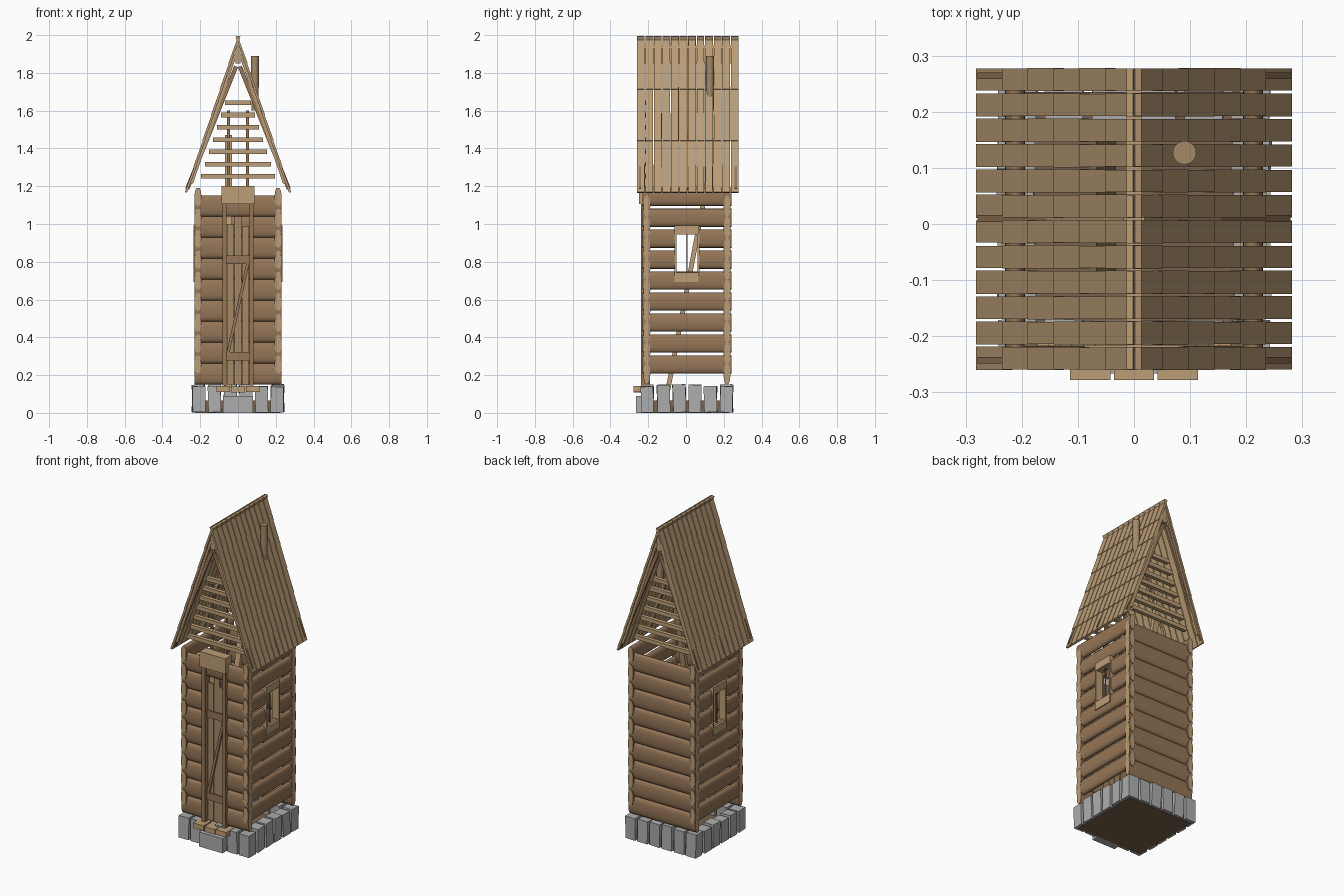
import bpy, bmesh, math, random
from mathutils import Vector, Matrix

random.seed(4)
cube = bpy.data.objects.get("Cube")
if cube:
    bpy.data.objects.remove(cube, do_unlink=True)


def material(name, rgb):
    m = bpy.data.materials.new(name)
    m.use_nodes = True
    m.diffuse_color = (*rgb, 1)
    m.node_tree.nodes["Principled BSDF"].inputs["Base Color"].default_value = (*rgb, 1)
    return m


LOG = material("log_brown", (0.30, 0.18, 0.095))
LIGHT = material("light_wood", (0.50, 0.34, 0.18))
DOOR = material("door_wood", (0.38, 0.25, 0.135))
DARK = material("dark_wood", (0.19, 0.12, 0.07))
STONE = material("grey_stone", (0.42, 0.42, 0.42))
CY = 0.005  # depth of the house centre


def finish(name, bm, mats, matrix):
    bm.normal_update()
    mesh = bpy.data.meshes.new(name)
    bm.to_mesh(mesh)
    bm.free()
    for m in mats:
        mesh.materials.append(m)
    ob = bpy.data.objects.new(name, mesh)
    ob.matrix_world = matrix
    bpy.context.collection.objects.link(ob)
    return ob


def box(name, x, y, z, mat, wobble=0.0):
    """Box between (min, max) pairs, optionally turned a little."""
    size = [b - a for a, b in (x, y, z)]
    centre = Vector([(a + b) / 2 for a, b in (x, y, z)])
    bm = bmesh.new()
    bmesh.ops.create_cube(bm, size=1)
    bmesh.ops.scale(bm, vec=size, verts=bm.verts)
    turn = Matrix.Identity(4)
    for axis in "XYZ":
        turn = turn @ Matrix.Rotation(random.uniform(-wobble, wobble), 4, axis)
    return finish(name, bm, [mat], Matrix.Translation(centre) @ turn)


def bar(name, p, q, width, depth, mat):
    """Sloping board running from p to q."""
    p, q = Vector(p), Vector(q)
    bm = bmesh.new()
    bmesh.ops.create_cube(bm, size=1)
    bmesh.ops.scale(bm, vec=((q - p).length, width, depth), verts=bm.verts)
    rot = (q - p).to_track_quat('X', 'Z').to_matrix().to_4x4()
    return finish(name, bm, [mat], Matrix.Translation((p + q) / 2) @ rot)


def log(name, axis, start, end, across, z, half_height):
    """Flattened log with pale cut ends."""
    bm = bmesh.new()
    bmesh.ops.create_cone(bm, cap_ends=True, segments=16, radius1=1, radius2=1, depth=1)
    bmesh.ops.rotate(bm, verts=bm.verts, matrix=Matrix.Rotation(math.pi / 2, 3, 'Y'))
    for v in bm.verts:
        # squarer than an ellipse
        v.co.y = math.copysign(abs(v.co.y) ** 0.8, v.co.y) * 0.018
        v.co.z = math.copysign(abs(v.co.z) ** 0.8, v.co.z) * half_height
        v.co.x *= end - start
    bm.normal_update()
    for f in bm.faces:
        f.material_index = 1 if abs(f.normal.x) > 0.9 else 0
        f.smooth = f.material_index == 0
    for e in bm.edges:
        e.smooth = all(f.smooth for f in e.link_faces)
    mid = (start + end) / 2
    if axis == 'x':
        m = Matrix.Translation((mid, across, z))
    else:
        m = Matrix.Translation((across, mid, z)) @ Matrix.Rotation(math.pi / 2, 4, 'Z')
    finish(name, bm, [LOG, LIGHT], m)


# Stone footing and ground floor
box("ground_floor", (-0.225, 0.225), (CY - 0.225, CY + 0.225), (0, 0.065), DARK)
for i in range(6):
    a = -0.207 + i * 0.083
    for s in (-1, 1):
        h = random.uniform(0.135, 0.152)
        box("footing_stone", (a - 0.034, a + 0.034), (CY + s * 0.21 - 0.033, CY + s * 0.21 + 0.033),
            (0.003, h), STONE, 0.04)
        if 0 < i < 5:
            box("footing_stone", (s * 0.21 - 0.033, s * 0.21 + 0.033), (CY + a - 0.034, CY + a + 0.034),
                (0.003, h), STONE, 0.04)

# Door steps
box("step_stone", (-0.08, 0.08), (-0.266, -0.2), (0, 0.09), STONE)
for x in (-0.078, 0, 0.078):
    box("step_plank", (x - 0.036, x + 0.036), (-0.278, -0.19),
        (0.108 + abs(x) * 0.03, 0.14 + abs(x) * 0.03), LIGHT)

# Log walls, front and back, with a doorway in front
PITCH = 0.111
for i in range(9):
    z = 0.207 + i * PITCH
    log("back_log", 'x', -0.23, 0.23, CY + 0.212, z, 0.056)
    if i == 8:
        log("front_top_log", 'x', -0.23, 0.23, CY - 0.212, z, 0.056)
    else:
        for a, b in ((-0.23, -0.075), (0.075, 0.23)):
            log("front_log", 'x', a, b, CY - 0.212, z, 0.056)

# Log walls on the sides, with a window gap in each
for s in (-1, 1):
    for i in range(9):
        z = 0.256 + i * PITCH
        spans = ((-0.235, -0.06), (0.062, 0.235)) if i in (5, 6) else ((-0.235, 0.235),)
        for a, b in spans:
            log("side_log", 'y', CY + a, CY + b, s * 0.212, z, 0.048)
    # Window frame
    xs = sorted((s * 0.19, s * 0.236))
    box("window_lintel", xs, (-0.06, 0.07), (0.945, 0.992), LIGHT)
    box("window_sill", xs, (-0.06, 0.067), (0.692, 0.742), LIGHT)
    box("window_jamb", xs, (-0.06, -0.05), (0.742, 0.945), LIGHT)
    box("window_jamb", xs, (0.062, 0.072), (0.742, 0.945), LIGHT)
    box("window_mullion", sorted((s * 0.208, s * 0.216)), (0.002, 0.008), (0.742, 0.945), DARK)

# Door, braces, frame and hood
for i, top in enumerate((1.0, 1.04, 0.99)):
    x = -0.06 + i * 0.04
    box("door_plank", (x + 0.001, x + 0.039), (-0.21, -0.197), (0.15, top), DOOR)
for z in (0.30, 0.81):
    box("door_batten", (-0.06, 0.06), (-0.219, -0.21), (z - 0.022, z + 0.022), LOG)
bar("door_brace", (-0.052, -0.215, 0.322), (0.052, -0.215, 0.79), 0.01, 0.016, LOG)
for s in (-1, 1):
    box("door_post", sorted((s * 0.06, s * 0.082)), (-0.238, -0.19), (0.145, 1.11), LOG)
box("door_hood", (-0.088, 0.088), (-0.25, -0.19), (1.105, 1.2), LIGHT)

# Leaning post inside
bar("leaning_post", (-0.05, -0.1, 0.1), (-0.05, 0.16, 1.47), 0.036, 0.025, LIGHT)

# Open gable slats with two uprights in front
for i in range(7):
    z = 1.252 + i * 0.065
    half = 0.196 - i * 0.0212
    for y in (-0.205, 0.215):
        box("gable_slat", (-half, half), (y - 0.012, y + 0.012), (z - 0.012, z + 0.012), LIGHT)
for x in (-0.05, 0.05):
    box("gable_upright", (x - 0.007, x + 0.007), (-0.193, -0.179), (1.15, 1.6), LOG)

# Roof boards laid in overlapping courses
ROWS, COURSES = 12, 6
row_pitch = (0.28 + 0.262) / ROWS
for s in (-1, 1):
    ridge, eave = Vector((s * 0.004, 0, 1.992)), Vector((s * 0.28, 0, 1.175))
    run = (eave - ridge) / COURSES
    out = Vector((s * 0.947, 0, 0.32))
    along = run.normalized()
    for r in range(ROWS):
        y = Vector((0, -0.262 + (r + 0.5) * row_pitch, 0))
        for c in range(COURSES):
            p = ridge + run * c - along * 0.006 - out * 0.01 + y
            q = ridge + run * (c + 1) + along * 0.006 - out * 0.0065 + y
            width = row_pitch - random.uniform(0.003, 0.006)
            bar("roof_board", p, q, width, 0.012, LIGHT)
    # Rafters just break through the boards at the eaves
    for y in (-0.243, 0.01, 0.264):
        bar("rafter", (s * 0.010, y, 1.834), (s * 0.269, y, 1.186), 0.012, 0.022, LOG)
        bar("upper_rafter", (s * 0.012, y, 1.90), (s * 0.245, y, 1.215), 0.016, 0.014, LIGHT)
box("ridge_beam", (-0.014, 0.014), (-0.25, 0.27), (1.85, 1.945), LIGHT)

# Chimney pipe
bm = bmesh.new()
bmesh.ops.create_cone(bm, cap_ends=True, segments=20, radius1=0.019, radius2=0.021, depth=0.29)
pipe = finish("chimney_pipe", bm, [DOOR], Matrix.Translation((0.09, 0.127, 1.745)))
bpy.ops.object.select_all(action='DESELECT')
pipe.select_set(True)
bpy.context.view_layer.objects.active = pipe
bpy.ops.object.shade_smooth_by_angle()
